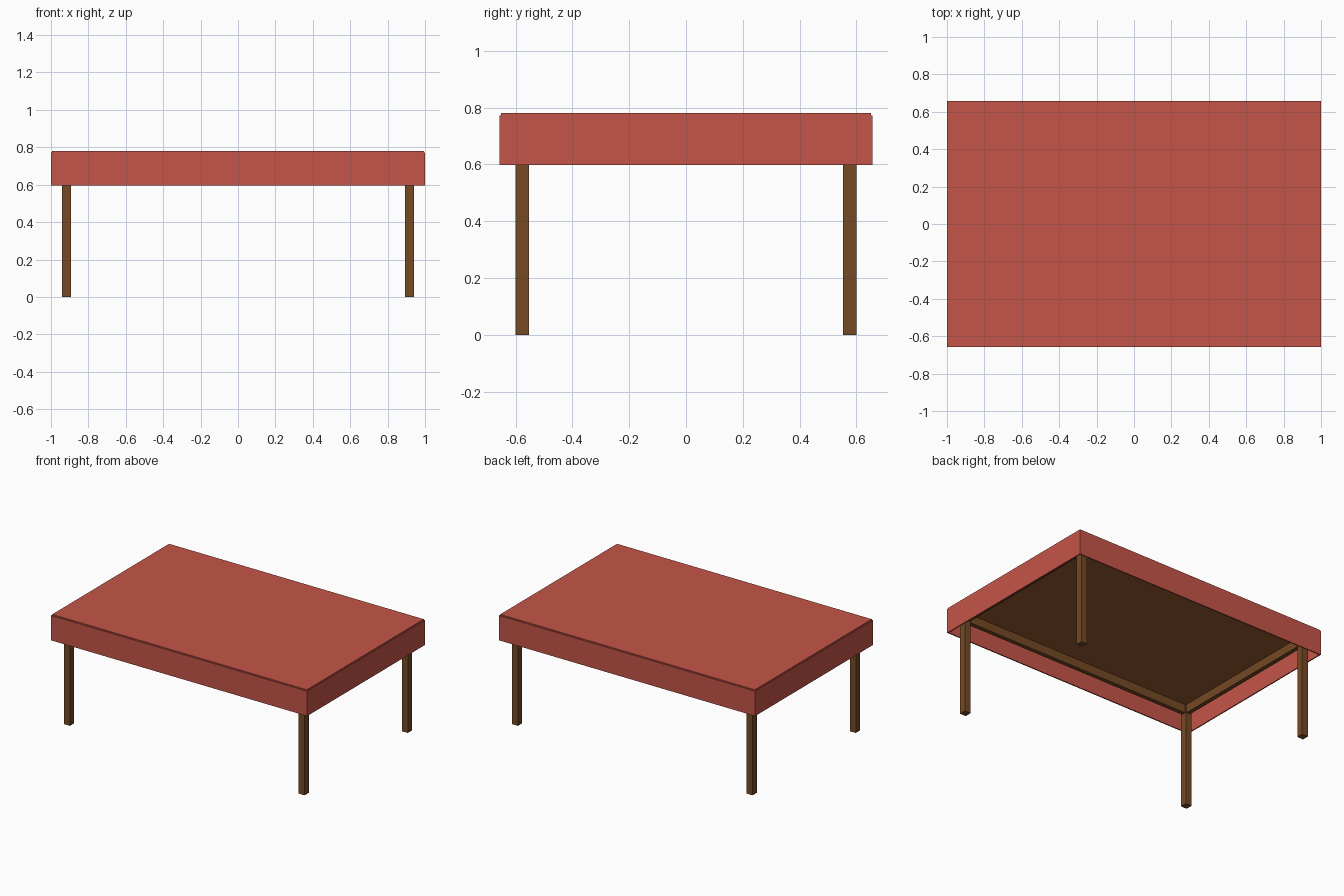
import bpy, bmesh
from mathutils import Matrix, Vector

if "Cube" in bpy.data.objects:
    bpy.data.objects.remove(bpy.data.objects["Cube"])


def material(name, rgb):
    m = bpy.data.materials.new(name)
    m.diffuse_color = (*rgb, 1)
    m.use_nodes = True
    m.node_tree.nodes["Principled BSDF"].inputs["Base Color"].default_value = m.diffuse_color
    return m


red = material("red cloth", (0.56, 0.09, 0.065))
wood = material("brown wood", (0.18, 0.068, 0.018))
top_wood = material("lighter brown wood", (0.32, 0.105, 0.03))


def box(name, lo, hi, mat):
    lo, hi = Vector(lo), Vector(hi)
    bm = bmesh.new()
    bmesh.ops.create_cube(bm, size=1, matrix=Matrix.Translation((lo + hi) / 2)
                          @ Matrix.Diagonal((*(hi - lo), 1)))
    me = bpy.data.meshes.new(name)
    bm.to_mesh(me)
    bm.free()
    me.materials.append(mat)
    ob = bpy.data.objects.new(name, me)
    bpy.context.collection.objects.link(ob)
    return ob


X, Y, T = 1.0, 0.657, 0.008       # cloth half sizes and thickness
Z = 0.597                         # lower hem of the cloth

# Table top and the cloth lying on it
box("table_top", (-0.985, -0.64, 0.73), (0.985, 0.64, 0.77), top_wood)
box("cloth_top", (-X + 0.005, -Y + 0.005, 0.77), (X - 0.005, Y - 0.005, 0.78), red)

for s, side, end in ((-1, "front", "left"), (1, "back", "right")):
    # Hanging cloth panels
    y0, y1 = sorted((s * Y, s * (Y - T)))
    box(side + "_cloth_skirt", (-X, y0, Z), (X, y1, 0.772), red)
    x0, x1 = sorted((s * X, s * (X - T)))
    box(end + "_cloth_skirt", (x0, -Y + T, Z), (x1, Y - T, 0.772), red)
    # Apron rails between the legs
    y0, y1 = sorted((s * 0.56, s * 0.59))
    box(side + "_apron", (-0.9, y0, 0.67), (0.9, y1, 0.73), wood)
    x0, x1 = sorted((s * 0.9, s * 0.93))
    box(end + "_apron", (x0, -0.56, 0.67), (x1, 0.56, 0.73), wood)
    # Legs
    for t, row in ((-1, "front"), (1, "back")):
        x0, x1 = sorted((s * 0.893, s * 0.94))
        y0, y1 = sorted((t * 0.552, t * 0.6))
        box(f"{row}_{end}_leg", (x0, y0, 0), (x1, y1, 0.73), wood)
